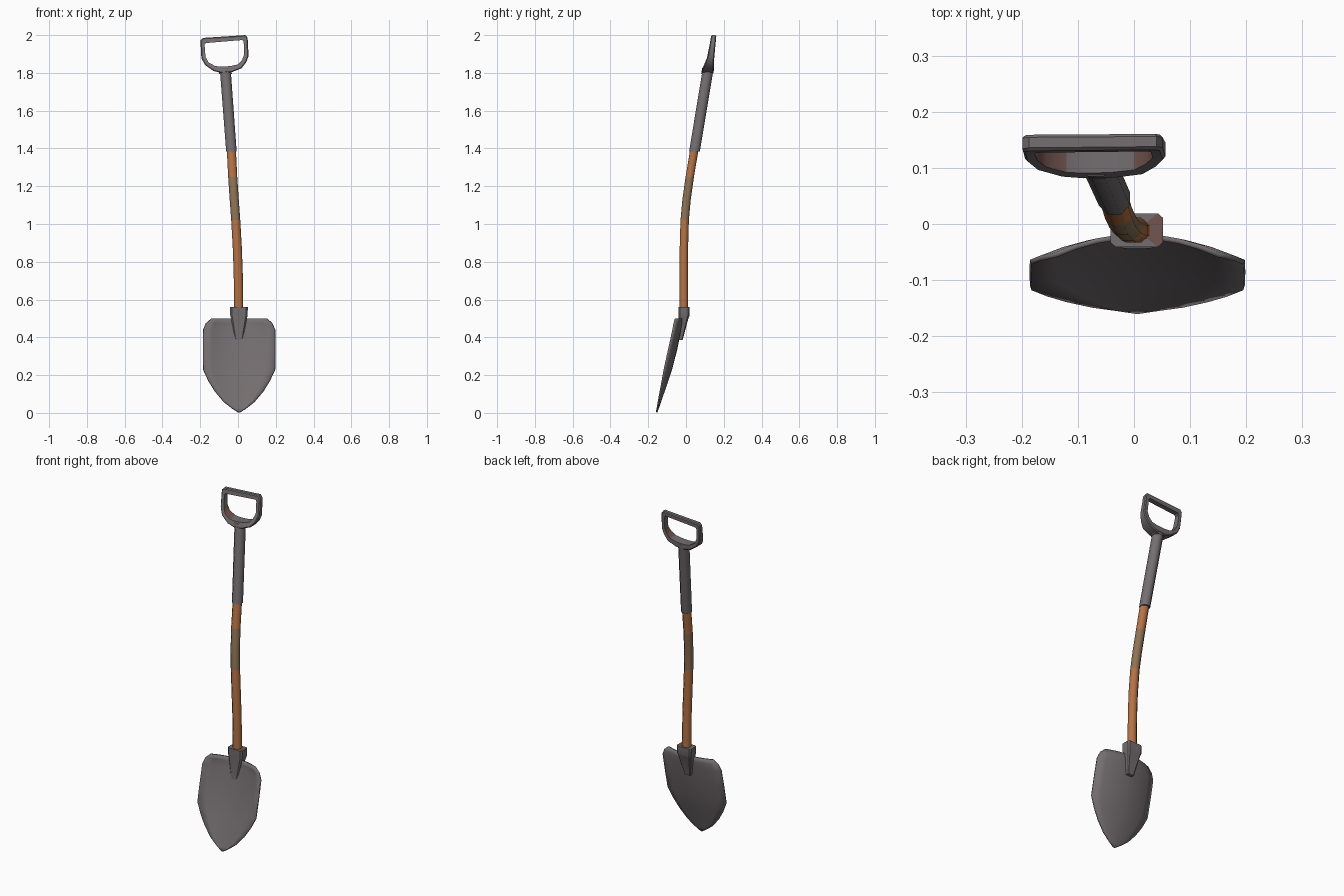
import bpy, bmesh, math
from mathutils import Vector

if "Cube" in bpy.data.objects:
    bpy.data.objects.remove(bpy.data.objects["Cube"])


def material(name, rgb):
    m = bpy.data.materials.new(name)
    m.diffuse_color = (*rgb, 1)
    m.use_nodes = True
    m.node_tree.nodes["Principled BSDF"].inputs["Base Color"].default_value = m.diffuse_color
    return m


STEEL = material("grey_steel", (0.175, 0.155, 0.16))
WOOD = material("orange_wood", (0.46, 0.17, 0.06))
WORN = material("worn_wood", (0.27, 0.17, 0.09))
RUST = material("rust_brown", (0.17, 0.09, 0.08))


def finish(bm, name, mats, angle=50):
    bmesh.ops.recalc_face_normals(bm, faces=bm.faces)
    me = bpy.data.meshes.new(name)
    bm.to_mesh(me)
    bm.free()
    ob = bpy.data.objects.new(name, me)
    bpy.context.collection.objects.link(ob)
    for m in mats:
        me.materials.append(m)
    bpy.ops.object.select_all(action='DESELECT')
    ob.select_set(True)
    bpy.context.view_layer.objects.active = ob
    bpy.ops.object.shade_smooth_by_angle(angle=math.radians(angle))
    return ob


def interp(table, z):
    """Piecewise linear lookup in a rising (z, value) table."""
    for (a, va), (b, vb) in zip(table, table[1:]):
        if z <= b:
            t = max(0, (z - a) / (b - a))
            return va + (vb - va) * t
    return table[-1][1]


def loft(sections, shape):
    """Skin rings of (x, y, z, half_x, half_y); fan caps at both ends."""
    bm = bmesh.new()
    rings = [[bm.verts.new((x + u * hx, y + v * hy, z)) for u, v in shape]
             for x, y, z, hx, hy in sections]
    n = len(shape)
    for a, b in zip(rings, rings[1:]):
        for i in range(n):
            bm.faces.new((a[i], a[(i + 1) % n], b[(i + 1) % n], b[i]))
    for ring, s in ((rings[0], sections[0]), (rings[-1], sections[-1])):
        c = bm.verts.new(s[:3])
        for i in range(n):
            bm.faces.new((ring[i], ring[(i + 1) % n], c))
    return bm


ROUND = [(math.cos(math.tau * (i + .5) / 8), math.sin(math.tau * (i + .5) / 8)) for i in range(8)]
BOX = [(1, -.72), (1, .72), (.8, 1), (-.8, 1), (-1, .72), (-1, -.72), (-.8, -1), (.8, -1)]

# Blade: dished sheet, rows of (z, half width, centre y, edge y)
rows = [(.5, .145, -.022, -.055), (.475, .175, -.024, -.062), (.44, .19, -.03, -.068),
        (.34, .191, -.05, -.09), (.23, .19, -.078, -.114), (.17, .162, -.098, -.125),
        (.115, .128, -.117, -.135), (.06, .082, -.136, -.145), (.025, .038, -.148, -.151),
        (.003, .004, -.156, -.156)]
bm = bmesh.new()
cols = 8
grid = []
for z, hw, yc, ye in rows:
    us = [-1 + 2 * i / cols for i in range(cols + 1)]
    grid.append([bm.verts.new((.006 + hw * u, yc + (ye - yc) * u * u, z)) for u in us])
for a, b in zip(grid, grid[1:]):
    for i in range(cols):
        bm.faces.new((a[i], a[i + 1], b[i + 1], b[i]))
blade = finish(bm, "blade", [STEEL])
mod = blade.modifiers.new("thickness", 'SOLIDIFY')
mod.thickness = .009
mod.offset = 0

# Socket joining blade and shaft
bm = loft([(.005, -.032, .385, .019, .014), (.005, -.013, .505, .043, .027),
           (.005, -.011, .515, .046, .03), (.005, -.011, .56, .047, .03)], BOX)
bm.normal_update()
for f in bm.faces:
    c = f.calc_center_median()
    if c.z > .555 and c.x > .015:
        f.material_index = 1
finish(bm, "socket", [STEEL, RUST], 30)

# Bent wooden shaft, with a worn middle band
path = [(.004, -.011, .53), (.001, -.011, .75), (-.004, -.011, .88), (-.012, -.007, 1.02),
        (-.02, .003, 1.13), (-.028, .02, 1.25), (-.036, .047, 1.41)]
bm = loft([(*p, .026, .024) for p in path], ROUND)
for f in bm.faces:
    if 1.02 < f.calc_center_median().z < 1.25:
        f.material_index = 1
finish(bm, "shaft", [WOOD, WORN])

# Upper metal sleeve
finish(loft([(-.035, .045, 1.385, .03, .031), (-.066, .114, 1.80, .031, .031)], ROUND),
       "sleeve", [STEEL])
# Collar under the handle
finish(loft([(-.066, .112, 1.795, .036, .034), (-.068, .117, 1.825, .036, .034)], ROUND),
       "collar", [STEEL])

# D-shaped handle: paired outer and inner outlines (x, z)
outer = [(-.187, 1.985), (-.199, 1.972), (-.194, 1.878), (-.175, 1.842), (-.13, 1.81),
         (-.09, 1.8), (-.035, 1.803), (.018, 1.824), (.043, 1.855), (.056, 1.89),
         (.051, 1.985), (.04, 2.0)]
inner = [(-.17, 1.958), (-.177, 1.95), (-.172, 1.885), (-.156, 1.855), (-.12, 1.836),
         (-.085, 1.833), (-.04, 1.836), (0, 1.845), (.021, 1.868), (.033, 1.897),
         (.03, 1.965), (.024, 1.974)]
mid_y = [(1.8, .113), (1.83, .119), (1.9, .135), (2.0, .147)]
half_y = [(1.8, .033), (1.83, .03), (1.86, .022), (1.9, .016), (2.0, .014)]
bm = bmesh.new()


def ring(points, side):
    return [bm.verts.new((x, interp(mid_y, z) + side * interp(half_y, z), z)) for x, z in points]


loops = [ring(outer, -1), ring(outer, 1), ring(inner, 1), ring(inner, -1)]
n = len(outer)
for k in range(4):
    a, b = loops[k], loops[(k + 1) % 4]
    for i in range(n):
        j = (i + 1) % n
        f = bm.faces.new((a[i], a[j], b[j], b[i]))
        if k == 2 and i in (2, 3, 7, 8):   # rusty inner corners
            f.material_index = 1
edges = [e for e in bm.edges if any(e.verts[0] in l and e.verts[1] in l for l in loops[:2])]
bmesh.ops.bevel(bm, geom=edges, offset=.005, segments=1, affect='EDGES')
finish(bm, "handle", [STEEL, RUST], 40)
